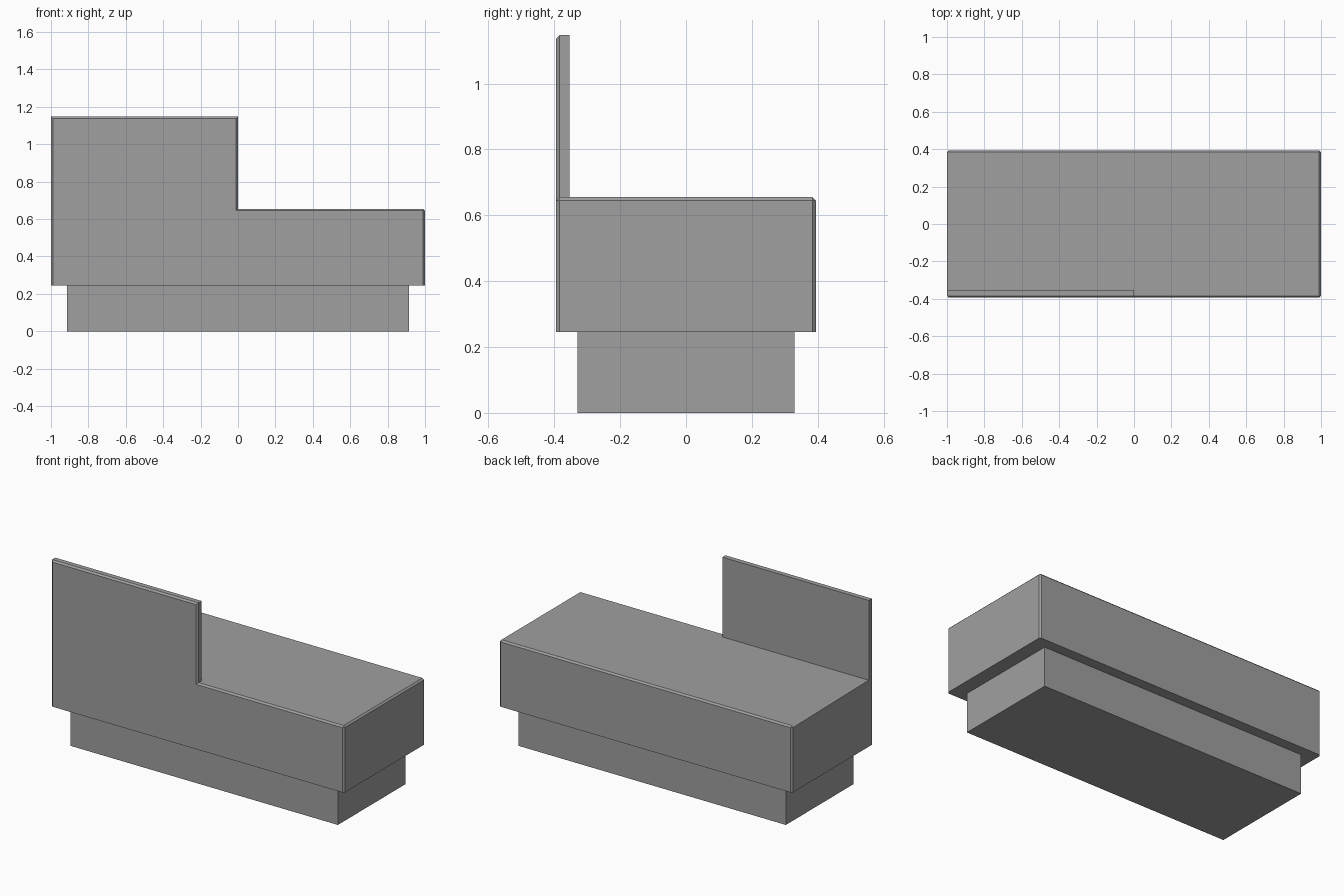
import bpy
import bmesh

if "Cube" in bpy.data.objects:
    bpy.data.objects.remove(bpy.data.objects["Cube"])

# Single grey finish
grey = bpy.data.materials.new("mid_grey")
grey.use_nodes = True
colour = (0.35, 0.35, 0.35, 1)
grey.diffuse_color = colour
grey.node_tree.nodes["Principled BSDF"].inputs["Base Color"].default_value = colour


def add_object(name, bm):
    bmesh.ops.recalc_face_normals(bm, faces=bm.faces)
    mesh = bpy.data.meshes.new(name)
    bm.to_mesh(mesh)
    bm.free()
    mesh.materials.append(grey)
    obj = bpy.data.objects.new(name, mesh)
    bpy.context.collection.objects.link(obj)
    return obj


# Recessed plinth
BOTTOM, TOP, SCREEN_TOP = 0.245, 0.655, 1.147
bm = bmesh.new()
bmesh.ops.create_cube(bm, size=1)
for v in bm.verts:
    v.co.x *= 1.826
    v.co.y *= 0.66
    v.co.z = (v.co.z + 0.5) * BOTTOM
add_object("plinth", bm)

# Counter body with a thin screen rising flush from half of its front
profile = {
    "A": (-1, BOTTOM), "B": (1, BOTTOM), "C": (1, TOP), "D": (0, TOP),
    "E": (0, SCREEN_TOP), "F": (-1, SCREEN_TOP), "G": (-1, TOP),
}
depth = {"f": -0.394, "m": -0.354, "b": 0.394}
faces = {
    "front": "Af Bf Cf Df Ef Ff",
    "bottom": "Af Ab Bb Bf",
    "left_end": "Bf Bb Cb Cf",
    "worktop": "Cf Cb Gb Gm Dm Df",
    "screen_side": "Df Dm Em Ef",
    "screen_top": "Ef Em Fm Ff",
    "screen_back": "Dm Gm Fm Em",
    "right_end": "Af Ff Fm Gm Gb Ab",
    "back": "Ab Gb Cb Bb",
}
bm = bmesh.new()
corner = {}
for names in faces.values():
    for key in names.split():
        if key not in corner:
            x, z = profile[key[0]]
            corner[key] = bm.verts.new((x, depth[key[1]], z))
for names in faces.values():
    bm.faces.new([corner[key] for key in names.split()])
bmesh.ops.recalc_face_normals(bm, faces=bm.faces)

# Chamfer the front outline, the back corners and the worktop rim
chamfered = "Bf-Cf Cf-Df Df-Ef Ef-Ff Ff-Af Ab-Gb Gb-Cb Cb-Bb Cf-Cb Gm-Gb"
edges = [bm.edges.get([corner[k] for k in pair.split("-")])
         for pair in chamfered.split()]
bmesh.ops.bevel(bm, geom=edges, offset=0.01, offset_type="OFFSET",
                segments=1, profile=0.5, affect="EDGES", clamp_overlap=True)
add_object("counter_body", bm)
